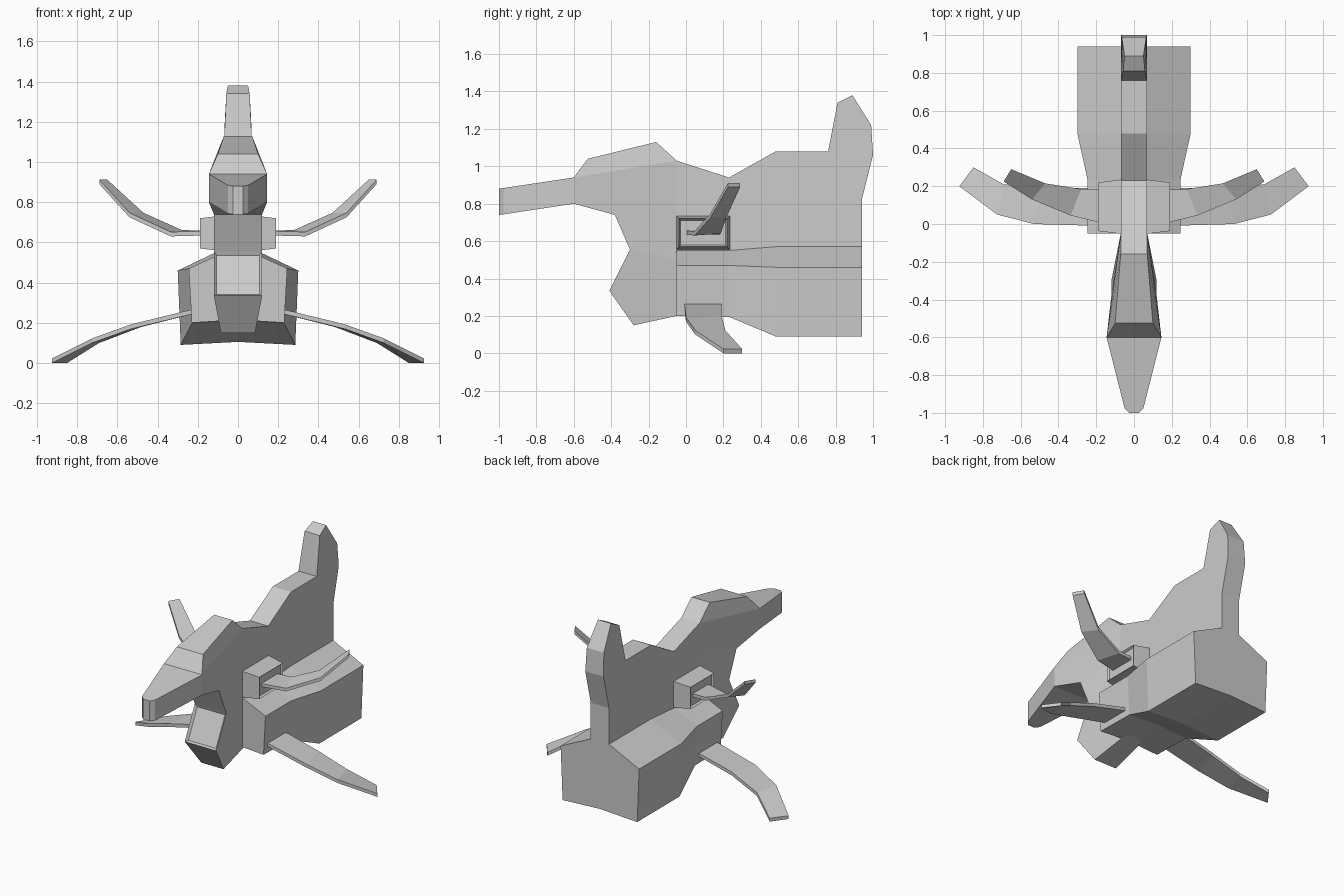
import bpy, bmesh
from mathutils import Vector

if "Cube" in bpy.data.objects:
    bpy.data.objects.remove(bpy.data.objects["Cube"])


def finish(bm, name, mirror=False):
    bmesh.ops.recalc_face_normals(bm, faces=bm.faces)
    me = bpy.data.meshes.new(name)
    bm.to_mesh(me)
    bm.free()
    ob = bpy.data.objects.new(name, me)
    bpy.context.collection.objects.link(ob)
    if mirror:
        mod = ob.modifiers.new("mirror", 'MIRROR')
        mod.use_mirror_merge = False
    return ob


def inset(bm, face, width, depth):
    bmesh.ops.recalc_face_normals(bm, faces=bm.faces)
    bmesh.ops.inset_region(bm, faces=[face], thickness=width, depth=0)
    bmesh.ops.translate(bm, verts=face.verts, vec=face.normal * -depth)


def loft(name, rings, mirror=False, cap_inset=None):
    bm = bmesh.new()
    vs = [[bm.verts.new(p) for p in r] for r in rings]
    n = len(vs[0])
    for a, b in zip(vs, vs[1:]):
        for i in range(n):
            j = (i + 1) % n
            bm.faces.new((a[i], a[j], b[j], b[i]))
    bm.faces.new(vs[0])
    end = bm.faces.new(vs[-1])
    if cap_inset:
        inset(bm, end, *cap_inset)
    return finish(bm, name, mirror)


# Fuselage: side panels from profile points (y, z, half width)
P = dict(
    nose_lo=(-1, .74, .025), nose_hi=(-1, .88, .025),
    tip_lo=(-.975, .743, .05), tip_hi=(-.975, .884, .05),
    jaw=(-.6, .80, .145), brow=(-.6, .94, .145),
    can_f=(-.525, 1.04, .10), can_b=(-.16, 1.13, .07),
    neck_t=(-.05, 1.03, .07), neck_m=(-.05, .80, .07),
    neck_l=(-.05, .50, .07), neck_b=(-.05, .20, .07),
    throat=(-.38, .74, .12), in_hi=(-.30, .555, .12),
    in_lo=(-.41, .335, .12), chin=(-.28, .15, .085),
    dip=(.23, .94, .07), s1=(.48, 1.08, .07), s2=(.76, 1.08, .07),
    f1=(.81, 1.34, .058), f2=(.89, 1.38, .05), f3=(.99, 1.22, .065),
    f4=(1.0, 1.06, .07), r1=(.94, .82, .07), r2=(.94, .565, .07),
    r3=(.90, .40, .07))
PANELS = ["nose_lo tip_lo tip_hi nose_hi", "tip_lo jaw brow tip_hi",
          "brow neck_t can_b can_f", "jaw throat neck_m neck_t brow",
          "throat in_hi neck_l neck_m", "in_hi in_lo chin neck_b neck_l",
          "neck_b r3 r2 r1 f4 f3 f2 f1 s2 s1 dip neck_t neck_m neck_l"]
bm = bmesh.new()
L = {k: bm.verts.new((-w, y, z)) for k, (y, z, w) in P.items()}
R = {k: bm.verts.new((w, y, z)) for k, (y, z, w) in P.items()}
edges = {}
for panel in PANELS:
    keys = panel.split()
    for side in (L, R):
        bm.faces.new([side[k] for k in keys])
    for a, b in zip(keys, keys[1:] + keys[:1]):
        edges.setdefault(frozenset((a, b)), []).append((a, b))
intake = None
for uses in edges.values():          # outline edges get a strip across
    if len(uses) == 1:
        a, b = uses[0]
        f = bm.faces.new((L[a], L[b], R[b], R[a]))
        if {a, b} == {"in_hi", "in_lo"}:
            intake = f
inset(bm, intake, .02, .015)
finish(bm, "fuselage")


# Lower hull: cross-sections along y
def hull_ring(y, zt, w, zs, wb, zb):
    right = [(.07, y, zt), (w, y, zs), (wb, y, zb)]
    left = [(-x, y, z) for x, y, z in reversed(right)]
    return right + [(0, y, zb + .015)] + left


loft("lower_hull", [hull_ring(-.05, .55, .245, .47, .23, .20),
                    hull_ring(.23, .55, .245, .47, .23, .195),
                    hull_ring(.48, .57, .30, .46, .285, .09),
                    hull_ring(.94, .57, .30, .46, .285, .09)])


# Side pods carrying the upper wings
def pod_ring(x, d):
    return [(x, -.052 + d, .555 + d), (x, .235 - d, .555 + d),
            (x, .235 - d, .735 - d), (x, -.052 + d, .735 - d)]


loft("wing_pod", [pod_ring(.06, 0), pod_ring(.07, 0), pod_ring(.19, .015)],
     True, (.012, .015))


# Wings: pairs of front-edge and back-edge points with a thickness
def wing(name, sections, t):
    up = Vector((0, 0, t))
    rings = []
    for f, b in sections:
        f, b = Vector(f), Vector(b)
        rings.append([f, b, b + up, f + up])
    loft(name, rings, True)


wing("upper_wing", [((.15, 0, .635), (.15, .18, .635)),
                    ((.335, .045, .63), (.28, .185, .64)),
                    ((.54, .13, .725), (.47, .215, .725)),
                    ((.69, .225, .89), (.65, .29, .89))], .022)
wing("lower_wing", [((.18, -.01, .255), (.18, .19, .255)),
                    ((.53, 0, .17), (.48, .19, .18)),
                    ((.725, .05, .10), (.69, .21, .10)),
                    ((.925, .2, 0), (.85, .3, 0))], .023)
